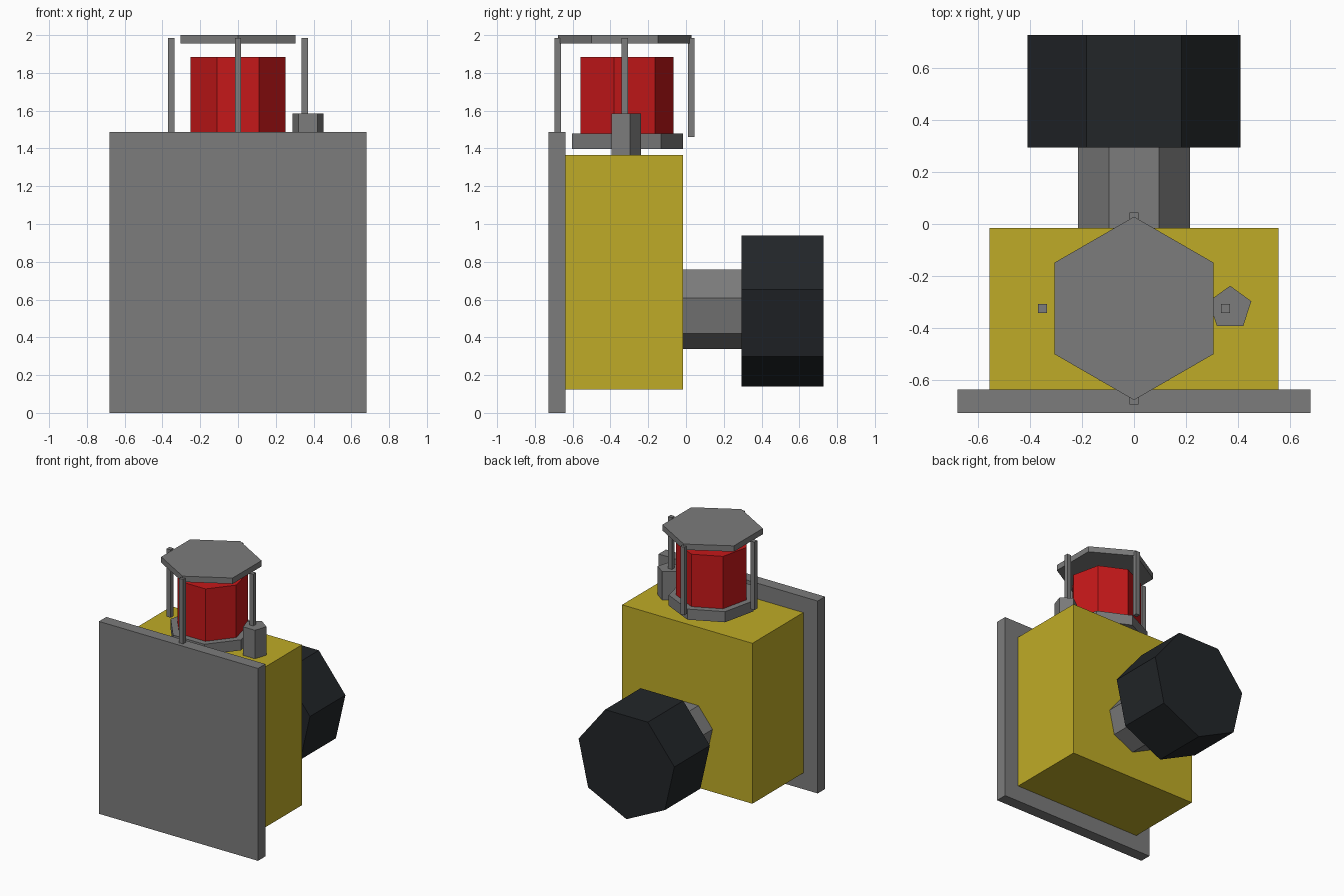
import bpy, bmesh
from math import sin, cos, pi

if "Cube" in bpy.data.objects:
    bpy.data.objects.remove(bpy.data.objects["Cube"])


def material(name, rgb):
    m = bpy.data.materials.new(name)
    m.diffuse_color = (*rgb, 1)
    m.use_nodes = True
    m.node_tree.nodes["Principled BSDF"].inputs["Base Color"].default_value = m.diffuse_color
    return m


GREY = material("dark_grey", (0.2, 0.2, 0.2))
YELLOW = material("yellow", (0.52, 0.41, 0.02))
RED = material("red", (0.56, 0.009, 0.01))
BLACK = material("black", (0.016, 0.019, 0.022))


def finish(name, bm, mat):
    bmesh.ops.recalc_face_normals(bm, faces=bm.faces)
    mesh = bpy.data.meshes.new(name)
    bm.to_mesh(mesh)
    bm.free()
    mesh.materials.append(mat)
    bpy.context.collection.objects.link(bpy.data.objects.new(name, mesh))


def box(name, x, y, z, mat=GREY):
    """Box from (min, max) ranges."""
    bm = bmesh.new()
    bmesh.ops.create_cube(bm, size=1)
    for v in bm.verts:
        v.co = [r[0] if c < 0 else r[1] for c, r in zip(v.co, (x, y, z))]
    finish(name, bm, mat)


def prism(name, sides, radius, center, span, axis="Z", start=pi / 2, mat=GREY):
    """Regular prism; one corner lies at the start angle of its cross-section."""
    bm = bmesh.new()
    rings = []
    for h in span:
        ring = []
        for i in range(sides):
            a = start + 2 * pi * i / sides
            u, v = center[0] + radius * cos(a), center[1] + radius * sin(a)
            ring.append(bm.verts.new((u, v, h) if axis == "Z" else (u, h, v)))
        bm.faces.new(ring)
        rings.append(ring)
    lo, hi = rings
    for i in range(sides):
        j = (i + 1) % sides
        bm.faces.new((lo[i], lo[j], hi[j], hi[i]))
    finish(name, bm, mat)


# Mounting plate and housing
box("mounting_plate", (-0.68, 0.68), (-0.727, -0.637), (0, 1.487))
box("housing", (-0.557, 0.557), (-0.637, -0.015), (0.125, 1.365), YELLOW)

# Rear neck and knob
prism("neck", 7, 0.222, (0, 0.56), (-0.015, 0.294), "Y", -pi / 2)
prism("knob", 7, 0.42, (0, 0.56), (0.294, 0.727), "Y", -pi / 2, BLACK)

# Caged lamp on top
C = (0, -0.325)
prism("lamp_base", 7, 0.308, C, (1.398, 1.48))
prism("lamp_lens", 7, 0.258, C, (1.48, 1.885), mat=RED)
prism("cage_cap", 6, 0.353, C, (1.955, 2.0))
for i in range(4):
    x, y = C[0] + 0.353 * cos(i * pi / 2), C[1] + 0.353 * sin(i * pi / 2)
    box(f"cage_post_{i + 1}", (x - 0.017, x + 0.017), (y - 0.017, y + 0.017), (1.46, 1.985))

# Small side stub
prism("stub", 5, 0.086, (0.37, -0.324), (1.365, 1.585))
